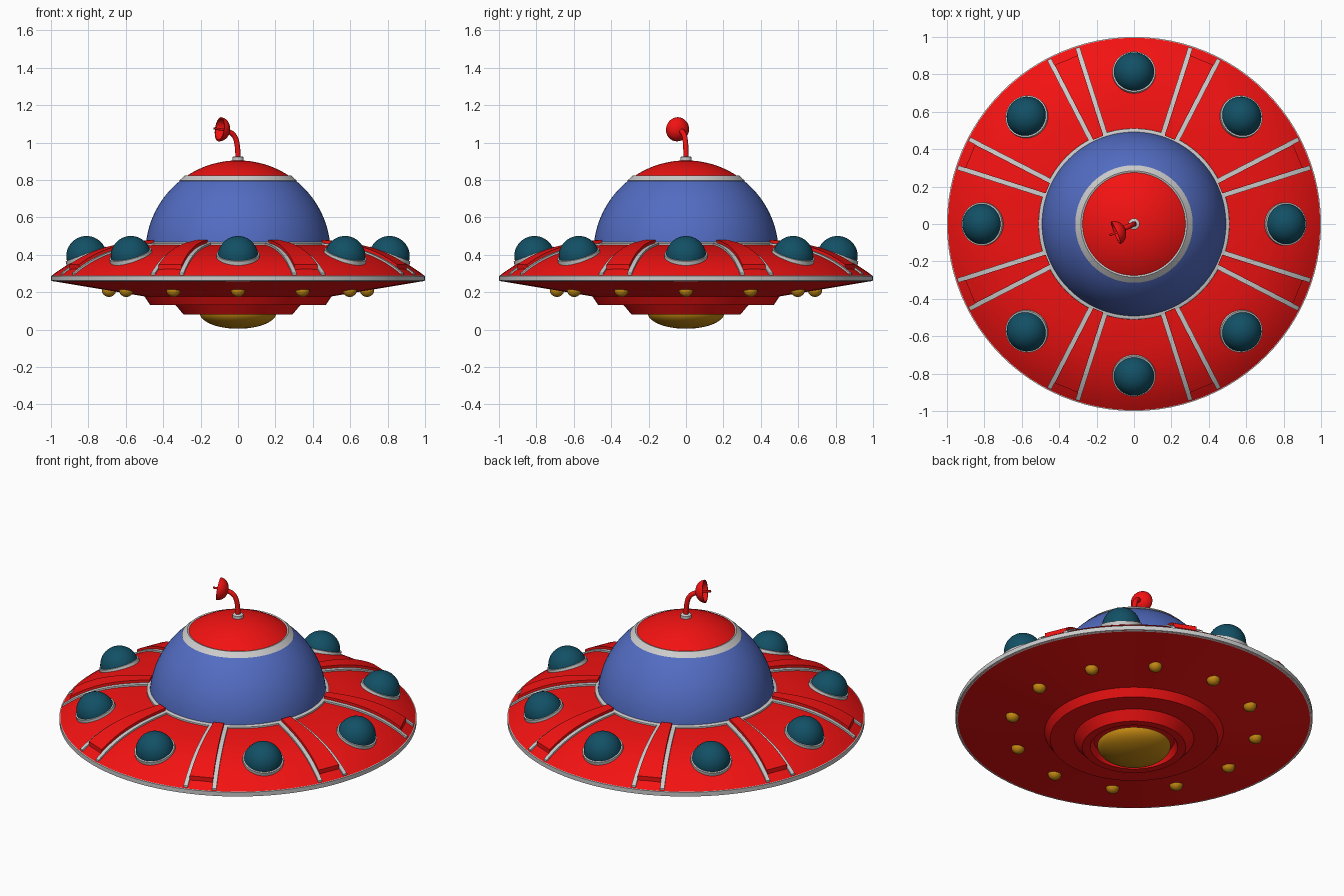
import bpy, bmesh, math
from mathutils import Vector, Matrix

if "Cube" in bpy.data.objects:
    bpy.data.objects.remove(bpy.data.objects["Cube"])


def material(name, rgb):
    m = bpy.data.materials.new(name)
    m.diffuse_color = (*rgb, 1)
    m.use_nodes = True
    m.node_tree.nodes["Principled BSDF"].inputs["Base Color"].default_value = m.diffuse_color
    return m


RED = material("red", (0.9, 0.006, 0.006))
BLUE = material("blue", (0.085, 0.15, 0.54))
TEAL = material("teal", (0.006, 0.08, 0.13))
GOLD = material("gold", (0.55, 0.25, 0.006))
GREY = None


def finish(name, bm, mat, matrix=None, angle=35):
    bmesh.ops.remove_doubles(bm, verts=bm.verts, dist=1e-5)
    bmesh.ops.recalc_face_normals(bm, faces=bm.faces)
    me = bpy.data.meshes.new(name)
    bm.to_mesh(me)
    bm.free()
    ob = bpy.data.objects.new(name, me)
    bpy.context.collection.objects.link(ob)
    if mat:
        me.materials.append(mat)
    if matrix:
        ob.matrix_world = matrix
    bpy.ops.object.select_all(action='DESELECT')
    ob.select_set(True)
    bpy.context.view_layer.objects.active = ob
    bpy.ops.object.shade_smooth_by_angle(angle=math.radians(angle))
    return ob


def lathe(name, profile, mat, matrix=None, steps=96, closed=False):
    bm = bmesh.new()
    vs = [bm.verts.new((r, 0, z)) for r, z in profile]
    es = [bm.edges.new(p) for p in zip(vs, vs[1:] + vs[:1] if closed else vs[1:])]
    bmesh.ops.spin(bm, geom=vs + es, cent=(0, 0, 0), axis=(0, 0, 1),
                   angle=2 * math.pi, steps=steps, use_merge=True)
    return finish(name, bm, mat, matrix)


def arc(radius, height, z0, a0, a1, n):
    pts = []
    for i in range(n + 1):
        a = math.radians(a0 + (a1 - a0) * i / n)
        pts.append((max(0, radius * math.cos(a)), z0 + height * math.sin(a)))
    return pts


def hull_z(r):
    t = (r - 0.49) / 0.505
    return 0.455 - 0.165 * (0.3 * t + 0.7 * t ** 3)


def strip(name, r0, r1, side0, side1, lift, mat, angle):
    """Slab following the hull; sides are functions of the radius."""
    bm = bmesh.new()
    rows = []
    for i in range(15):
        r = r0 + (r1 - r0) * i / 14
        rows.append([bm.verts.new((math.sqrt(r * r - y * y), y, hull_z(r) + dz))
                     for y, dz in ((side0(r), -0.01), (side0(r), lift),
                                   (side1(r), lift), (side1(r), -0.01))])
    for a, b in zip(rows, rows[1:]):
        for j in range(4):
            k = (j + 1) % 4
            bm.faces.new((a[j], a[k], b[k], b[j]))
    bm.faces.new(rows[0])
    bm.faces.new(rows[-1])
    return finish(name, bm, mat, Matrix.Rotation(angle, 4, 'Z'))


# Saucer hull, rim and stepped underside
lathe("saucer_top", [(0.46, 0.45)] + [(0.49 + 0.505 * i / 16, hull_z(0.49 + 0.505 * i / 16))
                                     for i in range(17)], RED)
lathe("rim_band", [(0.985, 0.29), (1, 0.288), (1, 0.262), (0.985, 0.258)], GREY)
lathe("saucer_underside", [(0.993, 0.26), (0.5, 0.178), (0.47, 0.133), (0.335, 0.133),
                           (0.29, 0.08), (0.245, 0.08), (0.225, 0.12), (0, 0.12)], RED)
lathe("belly_lamp", arc(0.205, 0.085, 0.09, 0, -90, 14), GOLD)

# Cabin dome with its bands and cap
C, R = 0.41, 0.495
deg = lambda z: math.degrees(math.asin((z - C) / R))
lathe("cabin_dome", arc(R, R, C, deg(0.44), deg(0.80), 16), BLUE)
lathe("dome_band", [(0.298, 0.79), (0.314, 0.797), (0.284, 0.824), (0.27, 0.82)], GREY, closed=True)
lathe("dome_cap", arc(R, R, C, deg(0.815), 90, 10), RED)
lathe("dome_base_ring", [(0.48, 0.44), (0.512, 0.44), (0.51, 0.462), (0.498, 0.468), (0.48, 0.466)],
      GREY, closed=True)

# Raised panels with trim, and domed windows between them
edge = lambda r: 0.083 * r
W = 0.012
for i in range(8):
    a = math.radians(22.5 + 45 * i)
    strip("panel", 0.5, 0.95, lambda r: W - edge(r), lambda r: edge(r) - W, 0.026, RED, a)
    for s in (-1, 1):
        strip("panel_trim", 0.5, 0.99, lambda r: s * edge(r) - W, lambda r: s * edge(r) + W,
              0.01, GREY, a)
    place = (Matrix.Rotation(math.radians(45 * i), 4, 'Z')
             @ Matrix.Translation((0.81, 0, 0.393)) @ Matrix.Rotation(math.radians(20), 4, 'Y'))
    lathe("window", arc(0.108, 0.108, 0, -10, 90, 12), TEAL, place, 40)
    lathe("window_ring", [(0.1, -0.02), (0.117, -0.02), (0.115, 0.012), (0.1, 0.014)],
          GREY, place, 40, True)

# Small lamps under the hull
for i in range(12):
    a = math.radians(30 * i)
    lathe("under_lamp", arc(0.038, 0.036, 0, 10, -90, 8), GOLD,
          Matrix.Translation((0.69 * math.cos(a), 0.69 * math.sin(a), 0.211)), 20)

# Antenna: socket, bent stem, dish and spike
lathe("antenna_socket", [(0.03, 0.895), (0.03, 0.922), (0.024, 0.926), (0, 0.926)], GREY, steps=32)
cu = bpy.data.curves.new("antenna_stem", 'CURVE')
cu.dimensions = '3D'
cu.bevel_depth = 0.014
cu.bevel_resolution = 4
cu.use_fill_caps = True
sp = cu.splines.new('BEZIER')
sp.bezier_points.add(1)
p, q = sp.bezier_points
p.co, p.handle_left, p.handle_right = (0, 0, 0.91), (0, 0, 0.87), (0, 0, 1.02)
q.co, q.handle_left, q.handle_right = (-0.06, -0.026, 1.062), (-0.015, -0.006, 1.05), (-0.09, -0.04, 1.07)
cu.materials.append(RED)
bpy.context.collection.objects.link(bpy.data.objects.new("antenna_stem", cu))
aim = Vector((-0.91, -0.38, 0.12)).to_track_quat('Z', 'Y').to_matrix().to_4x4()
place = Matrix.Translation((-0.048, -0.026, 1.065)) @ aim
lathe("antenna_dish", arc(0.065, 0.055, 0.055, -90, 0, 8) + arc(0.057, 0.045, 0.055, 0, -90, 8),
      RED, place, 32)
lathe("antenna_spike", [(0, 0), (0.006, 0), (0.006, 0.088), (0, 0.09)], RED, place, 12)
